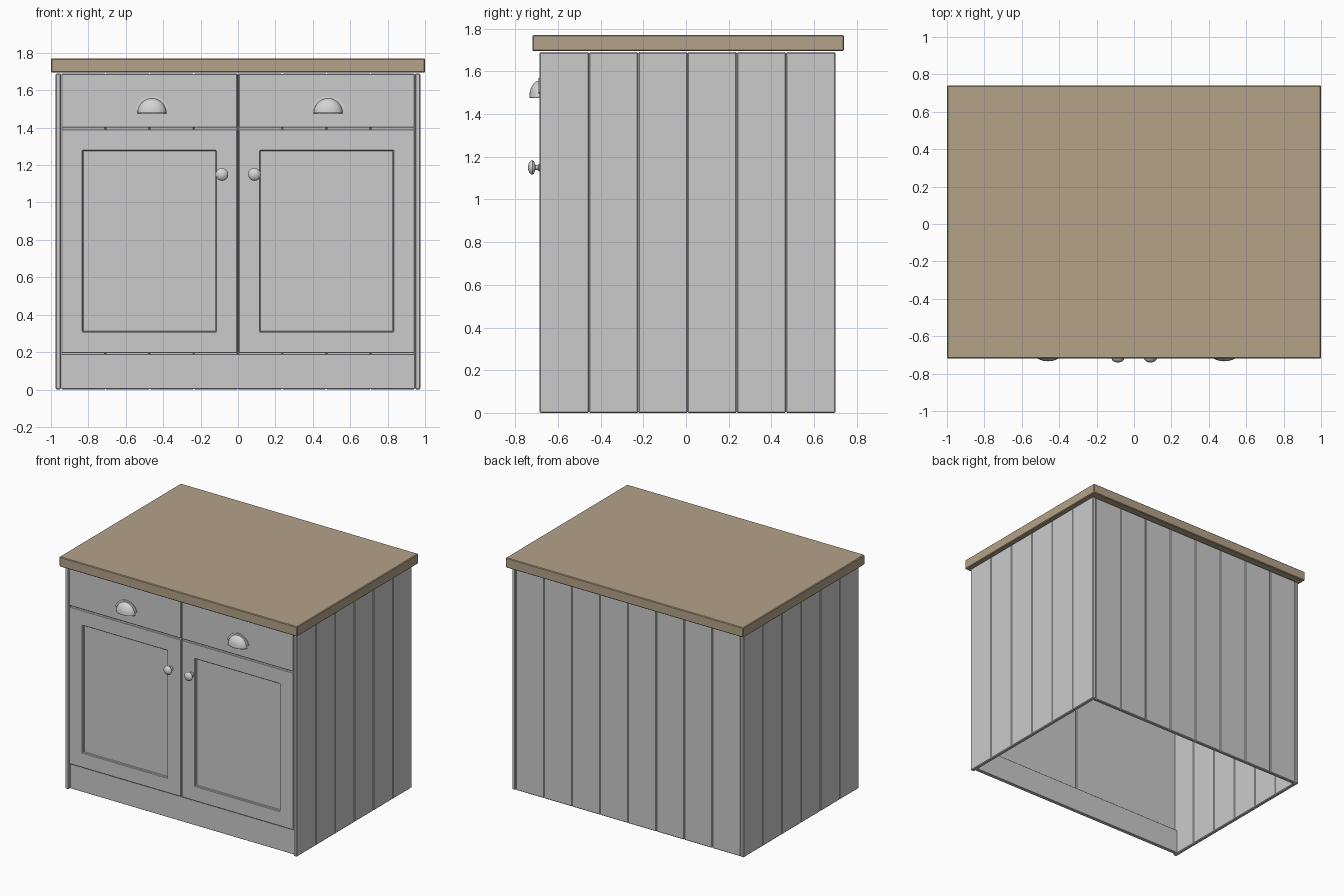
import bpy, bmesh, math
from mathutils import Vector, Matrix

if "Cube" in bpy.data.objects:
    bpy.data.objects.remove(bpy.data.objects["Cube"])


def material(name, rgb):
    m = bpy.data.materials.new(name)
    m.diffuse_color = (*rgb, 1)
    m.use_nodes = True
    m.node_tree.nodes["Principled BSDF"].inputs["Base Color"].default_value = m.diffuse_color
    return m


PAINT = material("grey paint", (0.6, 0.6, 0.6))
WOOD = material("brown wood", (0.46, 0.36, 0.25))
METAL = material("pale metal", (0.66, 0.66, 0.66))


def add_box(bm, lo, hi):
    lo, hi = Vector(lo), Vector(hi)
    mat = Matrix.Translation((lo + hi) / 2) @ Matrix.Diagonal((*(hi - lo), 1))
    bmesh.ops.create_cube(bm, size=1, matrix=mat)


def finish(bm, name, mat, bevel=0.0, smooth=False):
    bmesh.ops.recalc_face_normals(bm, faces=bm.faces)
    me = bpy.data.meshes.new(name)
    bm.to_mesh(me)
    bm.free()
    me.materials.append(mat)
    ob = bpy.data.objects.new(name, me)
    bpy.context.collection.objects.link(ob)
    if bevel:
        b = ob.modifiers.new("bevel", 'BEVEL')
        b.width, b.segments = bevel, 1
    if smooth:
        bpy.ops.object.select_all(action='DESELECT')
        ob.select_set(True)
        bpy.context.view_layer.objects.active = ob
        bpy.ops.object.shade_smooth_by_angle(angle=math.radians(40))
    return ob


def box(name, lo, hi, mat, bevel=0.004):
    bm = bmesh.new()
    add_box(bm, lo, hi)
    return finish(bm, name, mat, bevel)


# Worktop
box("worktop", (-1, -0.72, 1.695), (1, 0.74, 1.77), WOOD, 0.005)

# Planked side walls
for side, sx in (("left", -1), ("right", 1)):
    bm = bmesh.new()
    w = 1.386 / 6
    for i in range(6):
        y = -0.686 + i * w
        xs = sorted((sx * 0.947, sx * 0.975))
        add_box(bm, (xs[0], y, 0), (xs[1], y + w, 1.69))
    finish(bm, side + "_planks", PAINT, 0.005)

# Planked back wall
bm = bmesh.new()
w = 1.89 / 8
for i in range(8):
    x = -0.945 + i * w
    add_box(bm, (x, 0.668, 0), (x + w, 0.696, 1.69))
finish(bm, "back_planks", PAINT, 0.005)

# Kickboard
box("kickboard", (-0.945, -0.668, 0.003), (0.945, -0.64, 0.19), PAINT, 0.002)

# Cup handle profile is a thin quarter ellipsoid with a back flange
def cup_handle(name, cx):
    bm = bmesh.new()
    bmesh.ops.create_uvsphere(bm, u_segments=32, v_segments=16, radius=1)
    for normal in ((0, 0, -1), (0, 1, 0)):
        bmesh.ops.bisect_plane(bm, geom=bm.verts[:] + bm.edges[:] + bm.faces[:],
                               plane_co=(0, 0, 0), plane_no=normal, clear_outer=True)
    bmesh.ops.transform(bm, verts=bm.verts, matrix=Matrix.Translation((cx, -0.687, 1.48))
                        @ Matrix.Diagonal((0.077, 0.047, 0.077, 1)))
    cup = finish(bm, name + "_cup", METAL, smooth=True)
    s = cup.modifiers.new("thickness", 'SOLIDIFY')
    s.thickness = 0.004
    # flange
    bm = bmesh.new()
    arc = [math.radians(12 + 156 * i / 24) for i in range(25)]
    vs = [bm.verts.new((cx + 0.092 * math.cos(a), -0.684, 1.483 + 0.087 * math.sin(a))) for a in arc]
    vs += [bm.verts.new((cx + 0.072 * math.cos(a), -0.684, 1.481 + 0.072 * math.sin(a)))
           for a in reversed(arc)]
    f = bm.faces.new(vs)
    ext = bmesh.ops.extrude_face_region(bm, geom=[f])
    bmesh.ops.translate(bm, vec=(0, -0.007, 0),
                        verts=[v for v in ext["geom"] if isinstance(v, bmesh.types.BMVert)])
    finish(bm, name + "_flange", METAL, smooth=True)


# Turned knob
def knob(name, cx, cz):
    prof = [(0, -0.741), (0.012, -0.739), (0.024, -0.734), (0.031, -0.728), (0.034, -0.720),
            (0.029, -0.712), (0.012, -0.706), (0.011, -0.694), (0.019, -0.688), (0.019, -0.683)]
    bm = bmesh.new()
    vs = [bm.verts.new((cx + r, y, cz)) for r, y in prof]
    edges = [bm.edges.new(p) for p in zip(vs, vs[1:])]
    bmesh.ops.spin(bm, geom=vs + edges, cent=(cx, 0, cz), axis=(0, 1, 0),
                   angle=math.tau, steps=24)
    bmesh.ops.remove_doubles(bm, verts=bm.verts, dist=1e-5)
    finish(bm, name, METAL, smooth=True)


# Doors with recessed panels, drawer fronts and their fittings
for side, x0, x1, hx, kx in (("left", -0.943, -0.004, -0.46, -0.086),
                             ("right", 0.004, 0.943, 0.482, 0.088)):
    box(side + "_drawer_front", (x0, -0.683, 1.40), (x1, -0.655, 1.686), PAINT, 0.003)
    bm = bmesh.new()
    add_box(bm, (x0, -0.683, 0.196), (x1, -0.655, 1.391))
    bm.normal_update()
    front = min(bm.faces, key=lambda f: f.calc_center_median().y)
    bmesh.ops.inset_region(bm, faces=[front], thickness=0.16)
    ext = bmesh.ops.extrude_face_region(bm, geom=[front])
    bmesh.ops.translate(bm, vec=(0, 0.016, 0),
                        verts=[v for v in ext["geom"] if isinstance(v, bmesh.types.BMVert)])
    if front.is_valid:
        bm.faces.remove(front)
    finish(bm, side + "_door", PAINT, 0.003)
    cup_handle(side + "_handle", hx)
    knob(side + "_knob", kx, 1.15)
